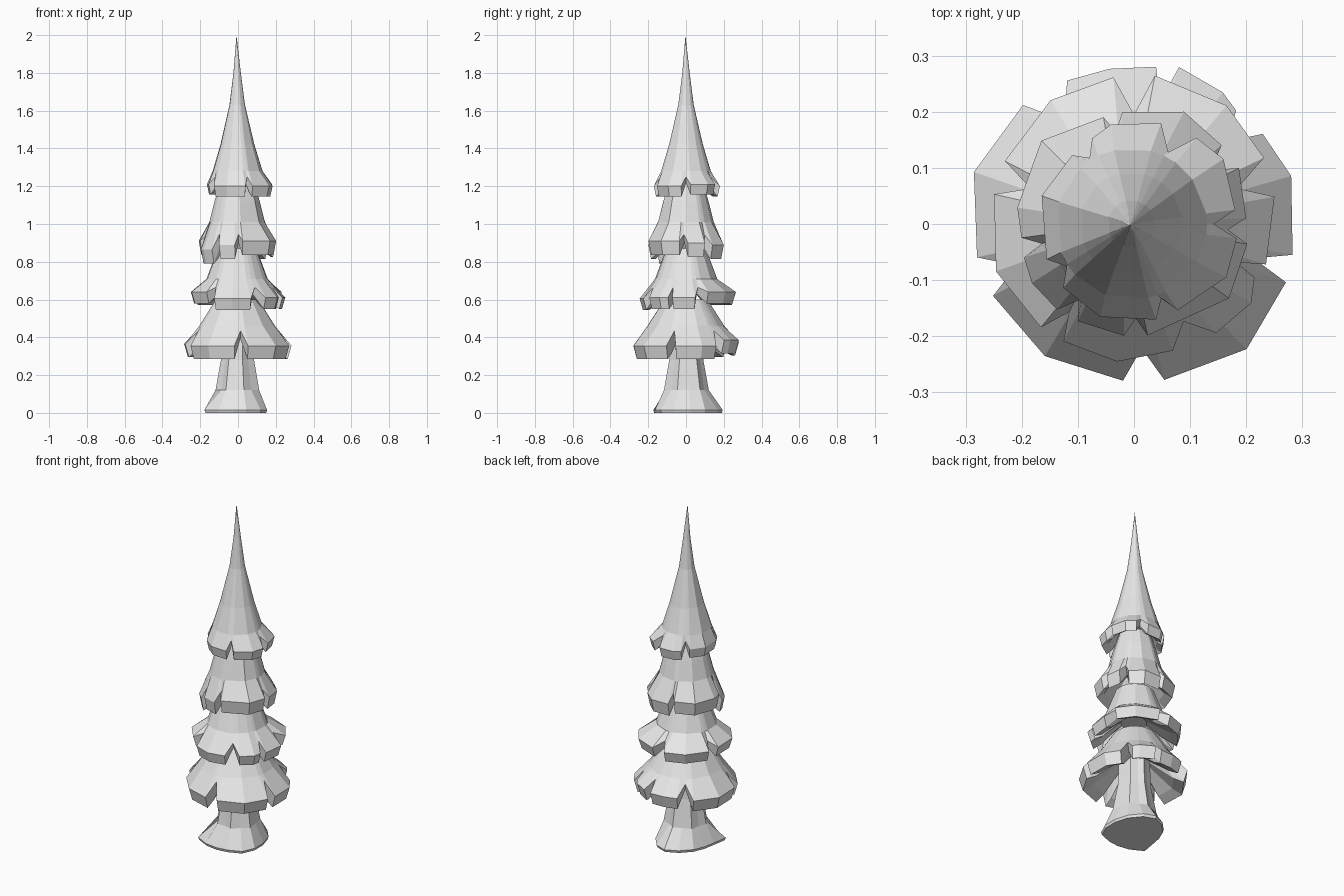
import bpy, bmesh, math

cube = bpy.data.objects.get("Cube")
if cube:
    bpy.data.objects.remove(cube, do_unlink=True)

grey = bpy.data.materials.new("plain grey")
grey.use_nodes = True
grey.diffuse_color = (0.8, 0.8, 0.8, 1)
bsdf = next(n for n in grey.node_tree.nodes if n.type == 'BSDF_PRINCIPLED')
bsdf.inputs["Base Color"].default_value = (0.8, 0.8, 0.8, 1)
bsdf.inputs["Roughness"].default_value = 0.8


def polar(angle, r, z, cx=0.0):
    a = math.radians(angle)
    return (cx + r * math.cos(a), r * math.sin(a), z)


def skin_columns(name, columns, tip=None):
    """Join vertical columns of points into a closed, flat shaded shell."""
    bm = bmesh.new()
    cols = [[bm.verts.new(p) for p in col] for col in columns]
    n = len(cols)
    for i in range(n):
        a, b = cols[i], cols[(i + 1) % n]
        for j in range(len(a) - 1):
            bm.faces.new((a[j], b[j], b[j + 1], a[j + 1]))
    if tip:
        top = bm.verts.new(tip)
        for i in range(n):
            bm.faces.new((top, cols[(i + 1) % n][0], cols[i][0]))
    else:
        bm.faces.new([c[0] for c in cols])
    bm.faces.new([c[-1] for c in cols])
    bmesh.ops.recalc_face_normals(bm, faces=bm.faces[:])
    mesh = bpy.data.meshes.new(name)
    bm.to_mesh(mesh)
    bm.free()
    mesh.materials.append(grey)
    obj = bpy.data.objects.new(name, mesh)
    bpy.context.collection.objects.link(obj)


def tier(name, rings, lip_z, thick, notch, lobes, core, tip=None):
    """Skirt of branches: rings (r, z) from the top, then lobes split by V notches.
    Each lobe is (lift, [(angle, radius), ...]), listed anticlockwise."""
    notch_r, notch_z = notch
    core_r, core_z = core
    columns = []
    for k, (lift, corners) in enumerate(lobes):
        for angle, r in corners:
            z = lip_z + lift
            upper = [polar(angle, rr, zz, -0.005) for rr, zz in rings]
            columns.append(upper + [
                polar(angle, r, z),
                polar(angle, r * 0.93, z - thick),
                polar(angle, r * 0.74, z - thick * 0.6),
                polar(angle, core_r, core_z)])
        # notch between this lobe and the next one
        a0 = corners[-1][0]
        a1 = lobes[(k + 1) % len(lobes)][1][0][0]
        angle = a0 + ((a1 - a0) % 360) / 2
        upper = [polar(angle, rr, zz, -0.005) for rr, zz in rings]
        columns.append(upper + [
            polar(angle, notch_r, notch_z),
            polar(angle, notch_r * 0.88, notch_z - thick * 0.6),
            polar(angle, notch_r * 0.74, notch_z - thick * 0.5),
            polar(angle, core_r, core_z)])
    skin_columns(name, columns, tip)


# Trunk with flared roots: (angle, root radius) around the base
roots = [(8, .155), (38, .165), (66, .185), (88, .195), (112, .175), (140, .16),
         (166, .155), (190, .165), (214, .215), (238, .19), (262, .175),
         (285, .17), (312, .18), (338, .165)]
trunk = []
for i, (angle, r) in enumerate(roots):
    ridge = 1.08 if i % 2 else 0.94
    trunk.append([polar(angle, .078 * ridge, .46), polar(angle, .085 * ridge, .28),
                  polar(angle, .112 * ridge, .12), polar(angle, r, .015),
                  polar(angle, r * .97, 0)])
skin_columns("trunk", trunk)

# Bottom tier
tier("bottom_branches", [(.115, .60), (.16, .53), (.205, .46)], .355, .07, (.222, .435), [
    (0, [(-21, .29), (-9 - 2, .288), (17, .293), (35, .28)][1:]),
    (.03, [(48, .272), (56, .283), (74, .291)]),
    (.02, [(82, .283), (99, .28), (115, .282)]),
    (.01, [(133, .29), (162, .30), (192, .286)]),
    (0, [(207, .282), (236, .284), (266, .28)]),
    (0, [(281, .283), (312, .30), (339, .29)]),
], (.07, .44))

# Lower middle tier
tier("lower_middle_branches", [(.105, .87), (.135, .79), (.165, .71)], .61, .06, (.195, .665), [
    (0, [(-17, .246), (11, .255)]),
    (.03, [(27, .26), (52, .268), (82, .267)]),
    (.02, [(98, .264), (124, .266), (154, .256)]),
    (.03, [(168, .255), (199, .26), (228, .248)]),
    (-.005, [(239, .244), (263, .247), (287, .236)]),
    (0, [(307, .243), (326, .252), (336, .235)]),
], (.07, .68))

# Upper middle tier
tier("upper_middle_branches", [(.09, 1.22), (.12, 1.12), (.148, 1.01)], .91, .075, (.168, .945), [
    (0, [(-83, .20), (-38, .215), (-10, .205)]),
    (-.01, [(3, .20), (28, .212)]),
    (-.02, [(42, .21), (66, .219), (96, .20)]),
    (0, [(106, .198), (138, .222), (172, .21), (187, .202)]),
    (-.045, [(197, .205), (210, .21), (228, .205)]),
    (-.02, [(240, .20), (265, .20)]),
], (.07, 1.0))

# Crown tier with the pointed spire
tier("crown", [(.02, 1.80), (.042, 1.63), (.092, 1.42), (.135, 1.28)], 1.20, .055, (.142, 1.25), [
    (.01, [(8, .182), (36, .197), (54, .19)]),
    (0, [(75, .186), (103, .182), (116, .17)]),
    (.01, [(132, .165), (163, .172), (202, .168)]),
    (0, [(222, .17), (250, .176), (283, .175)]),
    (0, [(297, .172), (330, .19), (352, .185)]),
], (.07, 1.26), tip=(-.008, -.003, 2.0))
